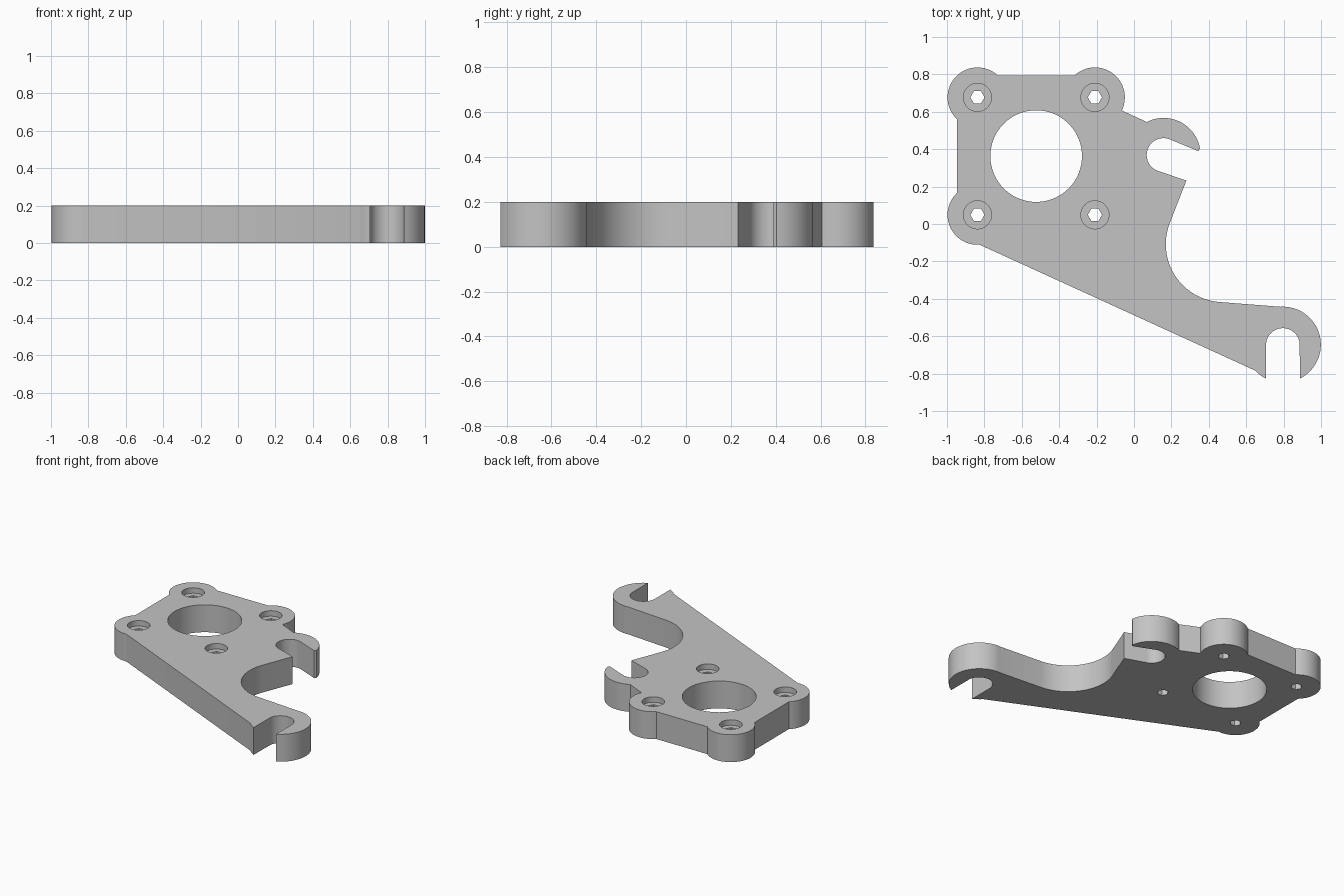
import bpy, bmesh
from math import cos, sin, radians, acos, asin, degrees

cube = bpy.data.objects.get("Cube")
if cube:
    bpy.data.objects.remove(cube)

THICK = 0.2
LOBE = 0.16
HOLE_X, HOLE_Y, PITCH = -0.523, 0.363, 0.314
LEFT, RIGHT = HOLE_X - PITCH, HOLE_X + PITCH
LOW, HIGH = HOLE_Y - PITCH, HOLE_Y + PITCH

grey = bpy.data.materials.new("plain grey")
grey.use_nodes = True
grey.diffuse_color = (0.55, 0.55, 0.55, 1)
grey.node_tree.nodes["Principled BSDF"].inputs["Base Color"].default_value = grey.diffuse_color


def arc(x, y, r, start, end):
    """Points along an arc, angles in degrees."""
    n = max(2, round(abs(end - start) / 5))
    angles = [radians(start + (end - start) * i / n) for i in range(n + 1)]
    return [(x + r * cos(a), y + r * sin(a)) for a in angles]


def add_prism(bm, points, bottom, top):
    """Extrude a closed outline between two heights."""
    face = bm.faces.new([bm.verts.new((x, y, bottom)) for x, y in points])
    out = bmesh.ops.extrude_face_region(bm, geom=[face])
    moved = [v for v in out["geom"] if isinstance(v, bmesh.types.BMVert)]
    bmesh.ops.translate(bm, verts=moved, vec=(0, 0, top - bottom))


def make_object(name, prisms):
    bm = bmesh.new()
    for points, bottom, top in prisms:
        add_prism(bm, points, bottom, top)
    bmesh.ops.recalc_face_normals(bm, faces=bm.faces)
    mesh = bpy.data.meshes.new(name)
    bm.to_mesh(mesh)
    bm.free()
    mesh.materials.append(grey)
    obj = bpy.data.objects.new(name, mesh)
    bpy.context.collection.objects.link(obj)
    return obj


def ring(x, y, r, sides):
    return [(x + r * cos(radians(360 * i / sides)), y + r * sin(radians(360 * i / sides)))
            for i in range(sides)]


# Outline, clockwise from the lower left screw lobe
side = degrees(acos(0.11 / LOBE))
top = degrees(asin(0.118 / LOBE))
outline = arc(LEFT, LOW, LOBE, 274, 180 - side)
outline += arc(LEFT, HIGH, LOBE, 180 + side, top)
outline += arc(RIGHT, HIGH, LOBE, 180 - top, -26)
# Upper hook and its slot
outline += arc(0.158, 0.369, 0.198, 117, 10)
outline += [(0.343, 0.39)]
outline += arc(0.158, 0.369, 0.09, 69, 254)
outline += [(0.28, 0.232)]
# Concave sweep out to the lower hook
outline += arc(0.48, -0.108, 0.31, 158.5, 266)
outline += arc(0.796, -0.645, 0.203, 94, -63.5)
outline += arc(0.796, -0.647, 0.09, 0, 180)
outline += arc(0.796, -0.645, 0.203, 243.5, 223)

plate = make_object("mounting_plate", [(outline, 0, THICK)])

# Centre bore, hexagonal through holes and round screw recesses
screws = [(x, y) for x in (LEFT, RIGHT) for y in (LOW, HIGH)]
through = [(ring(HOLE_X, HOLE_Y, 0.245, 72), -0.1, 0.3)]
through += [(ring(x, y, 0.038, 6), -0.1, 0.3) for x, y in screws]
recesses = [(ring(x, y, 0.075, 40), THICK - 0.04, 0.3) for x, y in screws]

bpy.context.view_layer.objects.active = plate
for name, prisms in (("through_hole_cutter", through), ("recess_cutter", recesses)):
    cutter = make_object(name, prisms)
    cutter.hide_render = True
    mod = plate.modifiers.new(name, "BOOLEAN")
    mod.operation = "DIFFERENCE"
    mod.solver = "EXACT"
    mod.object = cutter
    bpy.ops.object.modifier_apply(modifier=mod.name)
    bpy.data.objects.remove(cutter)

# Smooth the curved walls, keep the rims crisp
bpy.ops.object.select_all(action="DESELECT")
plate.select_set(True)
bpy.ops.object.shade_smooth_by_angle(angle=radians(20))
